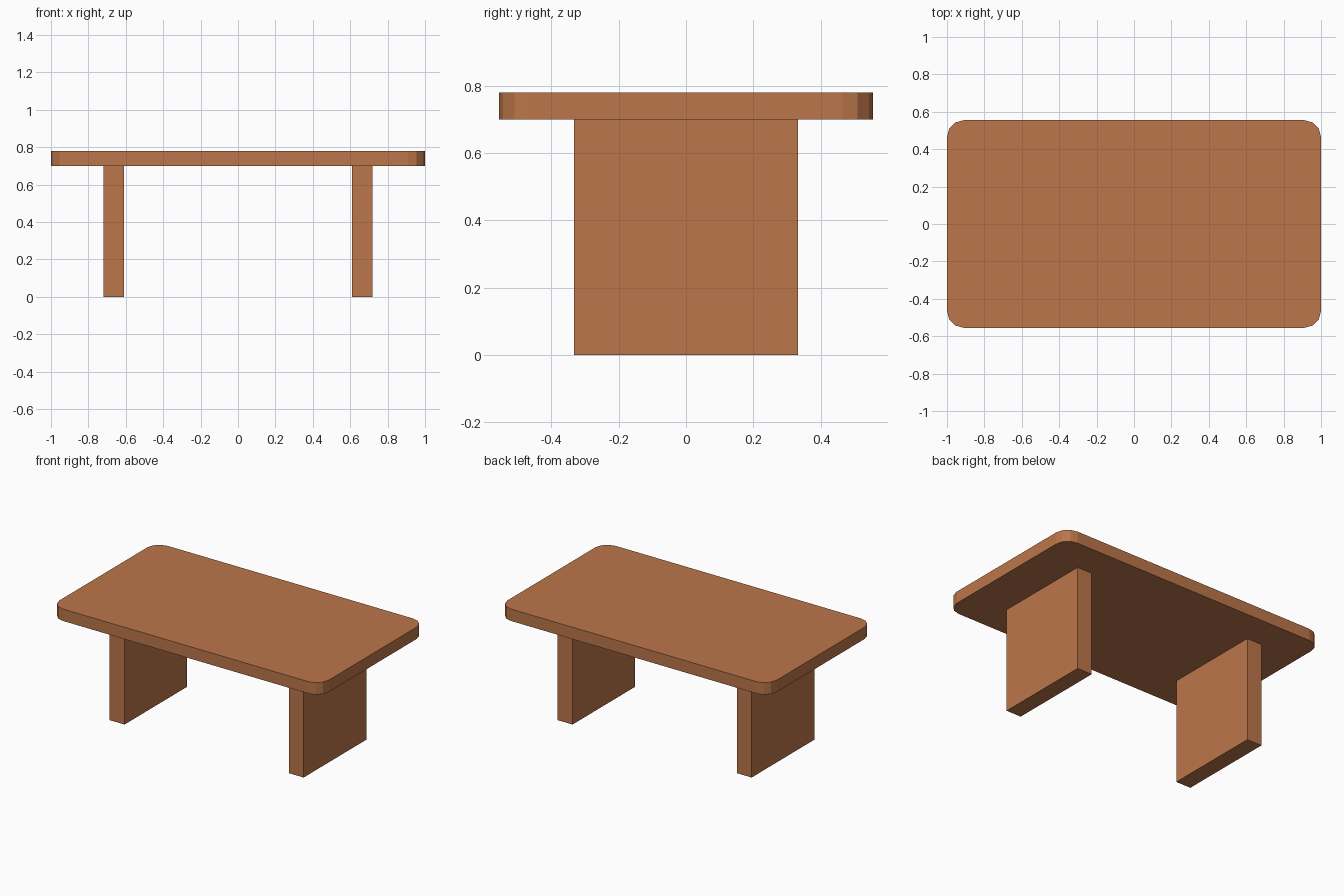
import bpy, bmesh
from math import sin, cos, radians

if "Cube" in bpy.data.objects:
    bpy.data.objects.remove(bpy.data.objects["Cube"])

wood = bpy.data.materials.new("warm_wood")
wood.diffuse_color = (0.50, 0.18, 0.068, 1)
wood.use_nodes = True
wood.node_tree.nodes["Principled BSDF"].inputs["Base Color"].default_value = wood.diffuse_color


def prism(name, outline, z0, z1):
    """Extrude a flat outline from z0 up to z1."""
    bm = bmesh.new()
    base = bm.faces.new([bm.verts.new((x, y, z0)) for x, y in outline])
    top = bmesh.ops.extrude_face_region(bm, geom=[base])["geom"]
    verts = [v for v in top if isinstance(v, bmesh.types.BMVert)]
    bmesh.ops.translate(bm, verts=verts, vec=(0, 0, z1 - z0))
    bmesh.ops.recalc_face_normals(bm, faces=bm.faces)
    mesh = bpy.data.meshes.new(name)
    bm.to_mesh(mesh)
    bm.free()
    mesh.materials.append(wood)
    obj = bpy.data.objects.new(name, mesh)
    bpy.context.collection.objects.link(obj)
    return obj


def rounded_rect(hx, hy, r, steps):
    """Rectangle outline with faceted round corners."""
    pts = []
    for i, (sx, sy) in enumerate([(1, 1), (-1, 1), (-1, -1), (1, -1)]):
        for k in range(steps + 1):
            a = radians(90 * (i + k / steps))
            pts.append((sx * (hx - r) + r * cos(a), sy * (hy - r) + r * sin(a)))
    return pts


# Table top with three-sided corners
prism("table_top", rounded_rect(1.0, 0.555, 0.09, 3), 0.70, 0.78)

# Two slab legs
for side, cx in (("left", -0.665), ("right", 0.665)):
    x0, x1, hy = cx - 0.055, cx + 0.055, 0.332
    prism(side + "_leg", [(x0, -hy), (x1, -hy), (x1, hy), (x0, hy)], 0.0, 0.70)
